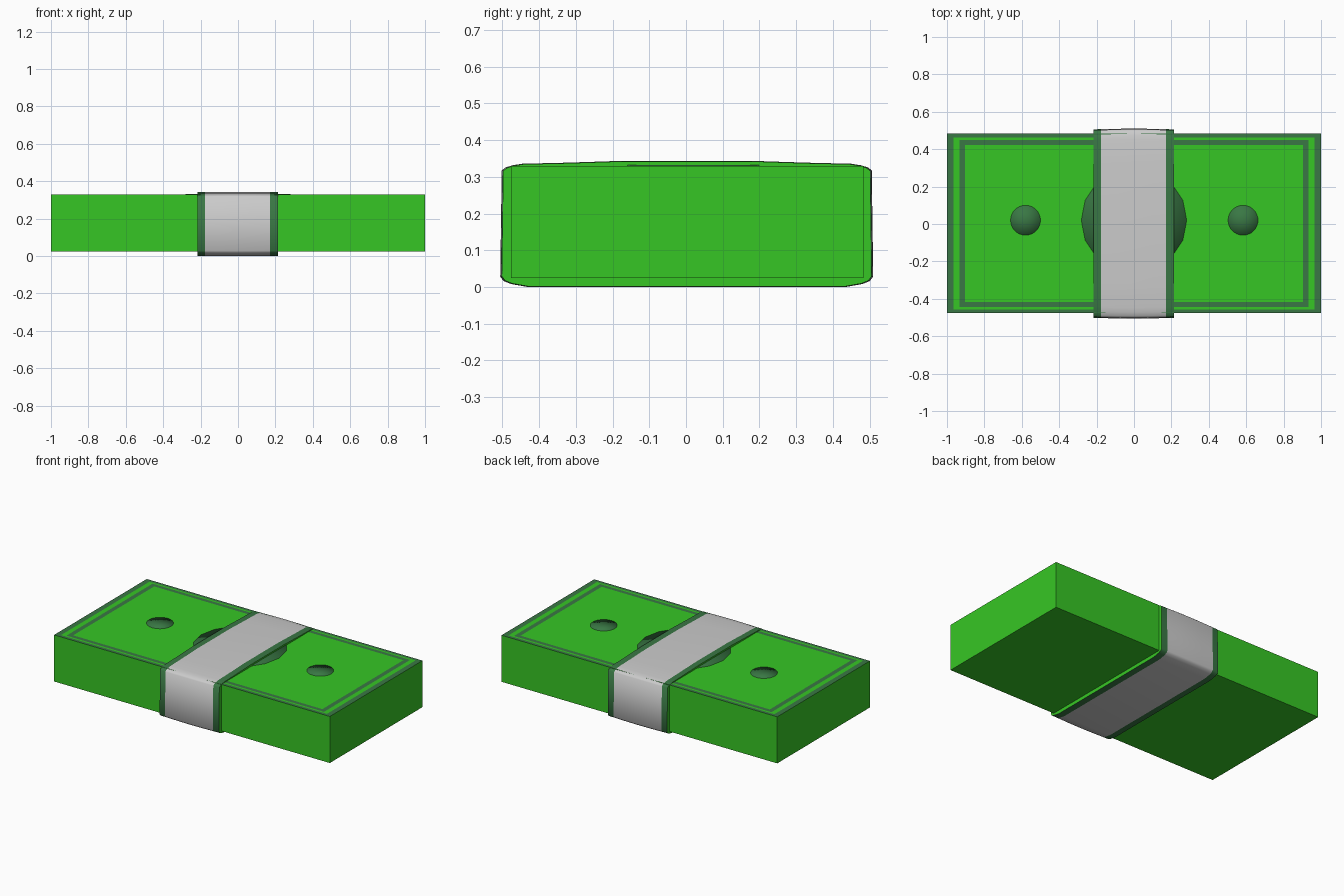
import bpy, bmesh
from math import cos, sin, pi

if "Cube" in bpy.data.objects:
    bpy.data.objects.remove(bpy.data.objects["Cube"])


def material(name, rgb):
    m = bpy.data.materials.new(name)
    m.diffuse_color = (*rgb, 1)
    m.use_nodes = True
    m.node_tree.nodes["Principled BSDF"].inputs["Base Color"].default_value = m.diffuse_color
    return m


GREEN = material("bright_green", (0.037, 0.565, 0.018))
DARK = material("dark_green", (0.041, 0.185, 0.058))

X, Y0, Y1, Z0, Z1 = 1.0, -0.477, 0.483, 0.025, 0.33


def finish(name, bm, mats, smooth=None):
    bmesh.ops.remove_doubles(bm, verts=bm.verts, dist=1e-5)
    bmesh.ops.recalc_face_normals(bm, faces=bm.faces)
    me = bpy.data.meshes.new(name)
    bm.to_mesh(me)
    bm.free()
    for m in mats:
        me.materials.append(m)
    ob = bpy.data.objects.new(name, me)
    bpy.context.collection.objects.link(ob)
    if smooth:
        bpy.ops.object.select_all(action='DESELECT')
        ob.select_set(True)
        bpy.context.view_layer.objects.active = ob
        bpy.ops.object.shade_smooth_by_angle(angle=smooth)
    return ob


def bridge(bm, a, b, mat=0):
    n = len(a)
    for i in range(n):
        j = (i + 1) % n
        bm.faces.new((a[i], a[j], b[j], b[i])).material_index = mat


# Note stack: a block whose top is nested rectangles forming two dark borders
bm = bmesh.new()


def rect(dx, dy, z):
    return [bm.verts.new(p) for p in ((-X + dx, Y0 + dy, z), (X - dx, Y0 + dy, z),
                                      (X - dx, Y1 - dy, z), (-X + dx, Y1 - dy, z))]


loop = rect(0, 0, Z0)
bm.faces.new(loop[::-1])
for dx, dy, z, mat in ((0, 0, Z1, 0), (0.035, 0.021, Z1, 1),
                       (0.066, 0.034, Z1, 0), (0.096, 0.06, Z1, 1)):
    nxt = rect(dx, dy, z)
    bridge(bm, loop, nxt, mat)
    loop = nxt
bm.faces.new(loop)
finish("note_stack", bm, [GREEN, DARK])


# Printed medallions: flat discs sunk in the top, smoothed over the rim so they look domed
def medallion(name, x, r, sides, h):
    bm = bmesh.new()
    low, top = [[bm.verts.new((x + r * cos(2 * pi * i / sides), 0.02 + r * sin(2 * pi * i / sides), z))
                 for i in range(sides)] for z in (Z1 - 0.01, Z1 + h)]
    bridge(bm, low, top)
    bm.faces.new(low[::-1])
    centre = bm.verts.new((x, 0.02, Z1 + h))
    for i in range(sides):
        bm.faces.new((top[i], top[(i + 1) % sides], centre))
    finish(name, bm, [DARK], pi)


medallion("left_medallion", -0.58, 0.08, 32, 0.0006)
medallion("right_medallion", 0.583, 0.08, 32, 0.0006)
medallion("centre_medallion", 0, 0.282, 16, 0.003)

# Paper band: half cross-section in y, z, mirrored around the stack
HALF = [(0.43, 0.002), (0.475, 0.01), (0.495, 0.018), (0.504, 0.03), (0.5, 0.317),
        (0.49, 0.325), (0.47, 0.331), (0.445, 0.335), (0.32, 0.338), (0.17, 0.343)]
PROFILE = HALF + [(-y, z) for y, z in reversed(HALF)]
MID = 0.17


def section(bm, x, s):
    return [bm.verts.new((x, 0.002 + y * s, MID + (z - MID) * s)) for y, z in PROFILE]


def band(name, stations, mats, cap_x=None):
    bm = bmesh.new()
    loops = [section(bm, x, s) for x, s in stations]
    for a, b in zip(loops, loops[1:]):
        bridge(bm, a, b)
    if cap_x is not None:  # rim closing the band against the stack
        inner = [bm.verts.new((cap_x, min(max(y, Y0 + 0.002), Y1 - 0.002),
                               min(max(z, Z0 + 0.002), Z1 - 0.002))) for y, z in PROFILE]
        bridge(bm, loops[-1], inner, 1)
    finish(name, bm, mats, 1.0)


band("paper_band", [(-0.177, 1.002), (-0.09, 1.006), (0, 1.008), (0.09, 1.006), (0.17, 1.002)], [])
band("band_edge_left", [(-0.177, 1.002), (-0.217, 1.0)], [DARK, GREEN], -0.217)
band("band_edge_right", [(0.17, 1.002), (0.213, 1.0)], [DARK, GREEN], 0.213)

# Rest the band exactly on the ground
low = min(v.co.z for o in bpy.data.objects for v in o.data.vertices)
for o in bpy.data.objects:
    o.location.z -= low
